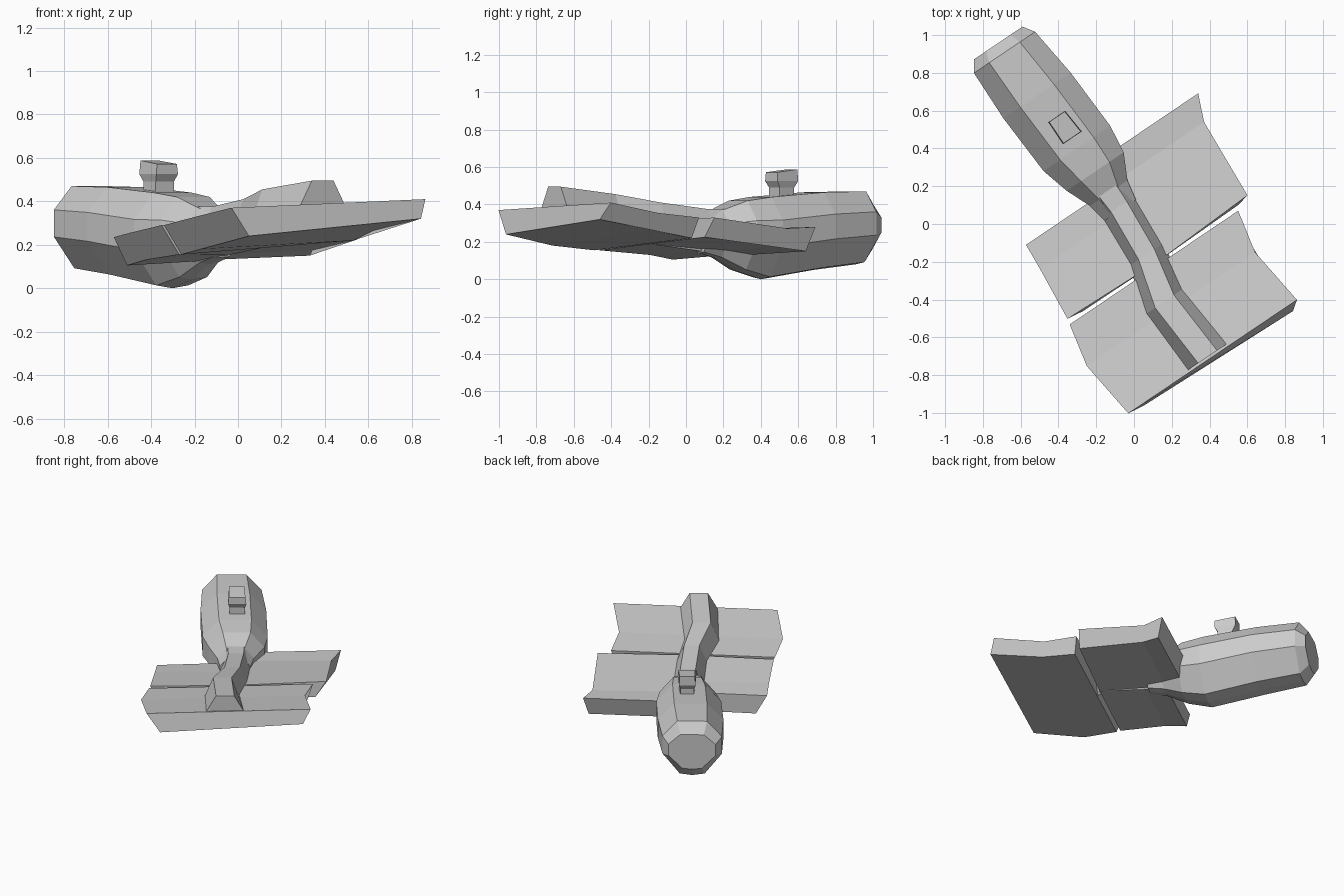
import bpy, bmesh
from mathutils import Vector

if "Cube" in bpy.data.objects:
    bpy.data.objects.remove(bpy.data.objects["Cube"])

# Craft axes seen from above: u runs along the hull, v across the wings
U, V, Z = Vector((-.56, .83, 0)), Vector((.83, .56, 0)), Vector((0, 0, 1))


def P(u, v, z):
    return U * u + V * v + Z * z


def loft(name, rings):
    """Skin a list of equal-length rings and cap both ends."""
    bm = bmesh.new()
    rows = [[bm.verts.new(p) for p in r] for r in rings]
    n = len(rows[0])
    for a, b in zip(rows, rows[1:]):
        for i in range(n):
            j = (i + 1) % n
            bm.faces.new((a[i], a[j], b[j], b[i]))
    bm.faces.new(rows[0])
    bm.faces.new(rows[-1])
    bmesh.ops.recalc_face_normals(bm, faces=bm.faces)
    me = bpy.data.meshes.new(name)
    bm.to_mesh(me)
    bm.free()
    ob = bpy.data.objects.new(name, me)
    bpy.context.collection.objects.link(ob)
    return ob


def oct_ring(u, c, hw, z0, z1, top=.5, low=.42):
    """Eight-sided hull section, narrower at roof and keel."""
    h = z1 - z0
    pts = [(-top, 1), (top, 1), (1, .72), (1, .4), (low, .03), (0, 0), (-low, .03), (-1, .4), (-1, .72)]
    return [P(u, c + hw * x, z0 + h * y) for x, y in pts]


# Main hull
hull = [(1.195, -.06, .155, .15, .40), (1.135, -.06, .195, .08, .47),
        (.85, -.045, .215, .05, .465), (.5, -.027, .213, .0, .44),
        (.345, -.015, .182, .04, .42), (.21, -.02, .12, .11, .37),
        (.1, -.02, .1, .14, .35)]
loft("hull", [oct_ring(*s) for s in hull])

# Turret on the roof: narrow waist and flared head
turret = [(.41, .05, .05, 0), (.49, .05, .05, 0), (.525, .07, .06, .0), (.58, .068, .055, .008)]
loft("turret", [[P(.63 + x * a, -.015 + y * b, z + x * t)
                 for x, y in ((1, -1), (1, .8), (-1, 1), (-1, -1))]
                for z, a, b, t in turret])

# Spine from neck to tail: (u, centre, base half width, top half width, base z, top z)
spine = [(.33, -.02, .12, .06, .28, .375), (.12, -.015, .105, .05, .25, .375),
         (-.17, -.035, .11, .05, .27, .41), (-.43, -.095, .12, .06, .31, .455),
         (-.80, -.07, .125, .06, .38, .495)]
loft("spine", [[P(u, c - b, z0), P(u, c - t, z1), P(u, c + t, z1),
                P(u, c + b, z0), P(u, c, z0 - .09)]
               for u, c, b, t, z0, z1 in spine])

# Wing tip sections: leading, fold, trailing on top, then back along the bottom
rear_left = [(-.25, -.579, .29), (-.483, -.627, .315), (-.813, -.585, .37),
             (-.825, -.496, .24), (-.495, -.54, .18), (-.26, -.49, .155)]
rear_right = [(-.25, .496, .33), (-.483, .447, .355), (-.814, .49, .41),
              (-.852, .44, .32), (-.51, .405, .265), (-.272, .457, .22)]
front_left = [(.228, -.535, .235), (.08, -.545, .255), (-.219, -.572, .29),
              (-.231, -.482, .155), (.08, -.46, .13), (.227, -.462, .105)]
front_right = [(.383, .668, .28), (.241, .609, .272), (-.21, .582, .33),
               (-.225, .512, .225), (.22, .56, .175), (.346, .632, .15)]

loft("rear_wing", [[P(*p) for p in s] for s in (rear_left, rear_right)])

# Front wings have different chords, so each half runs to its own root
mid_z = [(a[2] + b[2]) / 2 for a, b in zip(front_left, front_right)]
for name, tip in (("front_wing_left", front_left), ("front_wing_right", front_right)):
    root = [P(-.235 if p[0] < -.2 else p[0], 0, z) for p, z in zip(tip, mid_z)]
    loft(name, [[P(*p) for p in tip], root])
